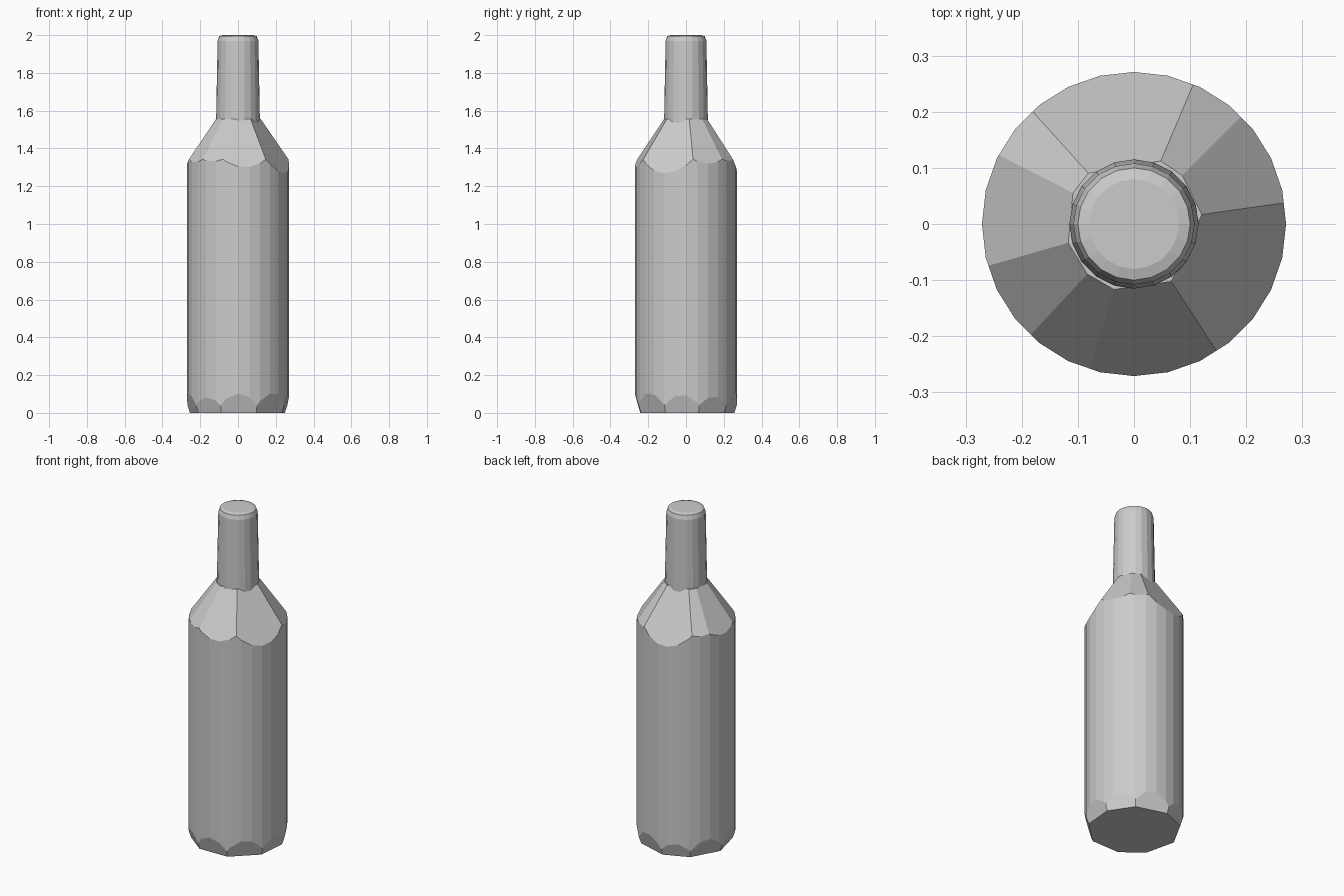
import bpy, bmesh
from math import sin, cos, radians, tau
from mathutils import Vector

cube = bpy.data.objects.get("Cube")
if cube:
    bpy.data.objects.remove(cube, do_unlink=True)

# One plain grey
grey = bpy.data.materials.new("plain_grey")
grey.use_nodes = True
colour = (0.6, 0.6, 0.6, 1)
grey.diffuse_color = colour
grey.node_tree.nodes["Principled BSDF"].inputs["Base Color"].default_value = colour


def lathe(bm, profile, sides):
    """Closed solid of revolution from (radius, height) points, bottom up."""
    rings = [[bm.verts.new((r * cos(tau * i / sides), r * sin(tau * i / sides), z))
              for i in range(sides)] for r, z in profile]
    for low, high in zip(rings, rings[1:]):
        for i in range(sides):
            j = (i + 1) % sides
            bm.faces.new((low[i], low[j], high[j], high[i]))
    bm.faces.new(rings[0][::-1])
    bm.faces.new(rings[-1])


def chamfer(bm, edges, inner, outer):
    """Cut uneven facets spanning the given edge angles, in degrees.
    inner and outer are the (radius, height) ends of each facet's side edges."""
    for a, b in zip(edges, edges[1:] + [edges[0] + 360]):
        mid, c = radians((a + b) / 2), cos(radians((b - a) / 2))
        run, rise = (outer[0] - inner[0]) * c, outer[1] - inner[1]
        side = 1 if rise < 0 else -1
        out = Vector((cos(mid), sin(mid), 0))
        normal = out * abs(rise) + Vector((0, 0, side * run))
        point = out * inner[0] * c + Vector((0, 0, inner[1]))
        cut = bmesh.ops.bisect_plane(bm, geom=bm.verts[:] + bm.edges[:] + bm.faces[:],
                                     plane_co=point, plane_no=normal, clear_outer=True)
        rim = [e for e in cut["geom_cut"] if isinstance(e, bmesh.types.BMEdge)]
        bmesh.ops.holes_fill(bm, edges=rim, sides=0)


def finish(bm, name):
    bmesh.ops.remove_doubles(bm, verts=bm.verts[:], dist=0.0005)
    bmesh.ops.recalc_face_normals(bm, faces=bm.faces[:])
    mesh = bpy.data.meshes.new(name)
    bm.to_mesh(mesh)
    bm.free()
    mesh.materials.append(grey)
    bpy.context.collection.objects.link(bpy.data.objects.new(name, mesh))


# Body with faceted shoulder and chipped base rim
body = bmesh.new()
lathe(body, [(0.271, 0), (0.271, 1.555)], 28)
chamfer(body, [8, 45, 67, 132, 153, 196, 227, 253, 303], (0.122, 1.555), (0.268, 1.345))
chamfer(body, [15, 52, 95, 130, 172, 215, 250, 292, 335], (0.257, 0), (0.27, 0.04))
finish(body, "bottle_body")

# Tapered neck with rounded cap
neck = bmesh.new()
lathe(neck, [(0.116, 1.5), (0.115, 1.6), (0.108, 1.97), (0.1, 1.994), (0.08, 2)], 20)
finish(neck, "bottle_neck")
